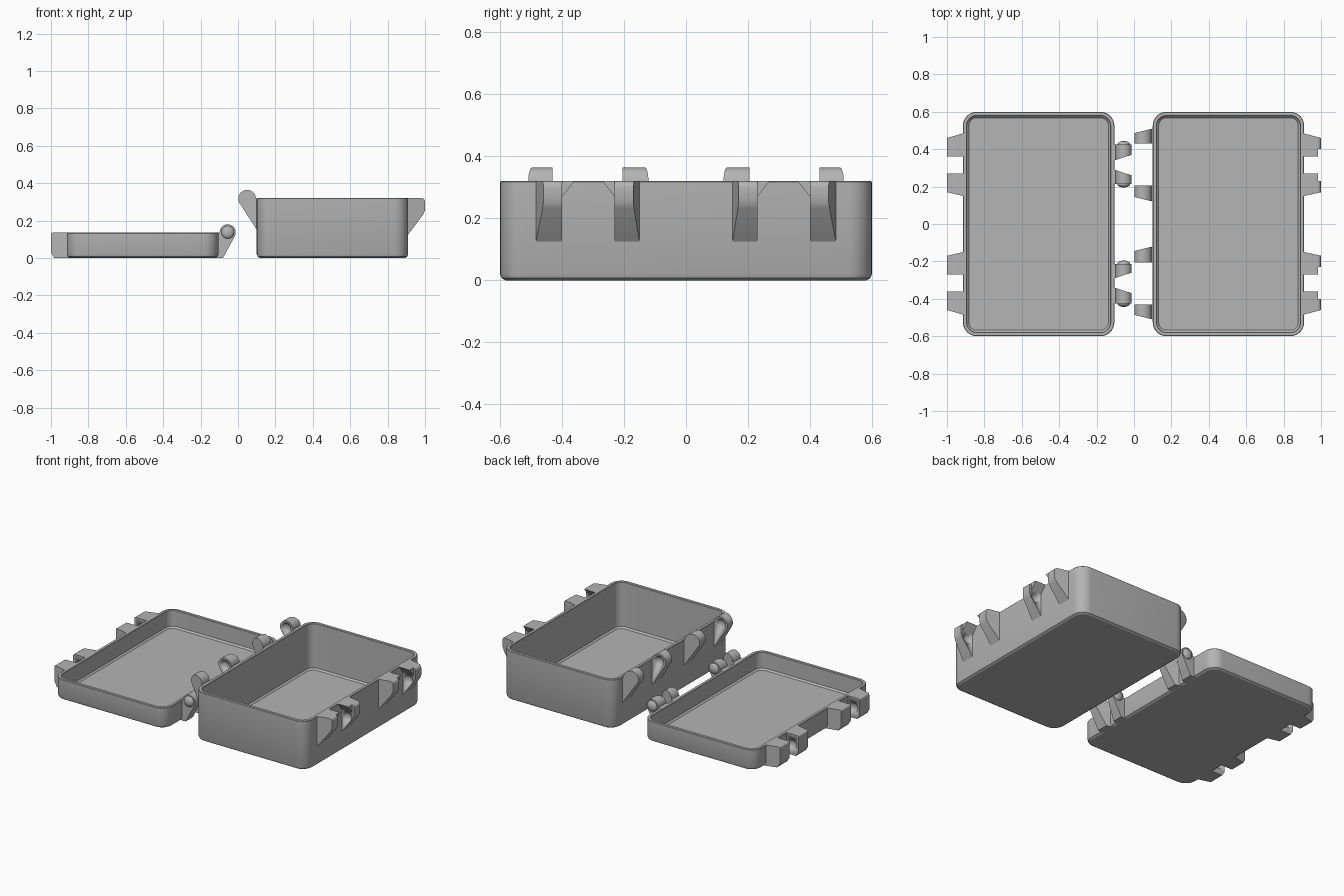
import bpy, bmesh
from math import sin, cos, radians

cube = bpy.data.objects.get("Cube")
if cube:
    bpy.data.objects.remove(cube, do_unlink=True)

grey = bpy.data.materials.new("plain grey plastic")
grey.use_nodes = True
GREY = (0.46, 0.46, 0.46, 1)
grey.diffuse_color = GREY
grey.node_tree.nodes["Principled BSDF"].inputs["Base Color"].default_value = GREY


def finish(bm, name):
    """Turn a bmesh into a shaded grey object."""
    bmesh.ops.recalc_face_normals(bm, faces=bm.faces)
    me = bpy.data.meshes.new(name)
    bm.to_mesh(me)
    bm.free()
    me.materials.append(grey)
    ob = bpy.data.objects.new(name, me)
    bpy.context.collection.objects.link(ob)
    bpy.ops.object.select_all(action='DESELECT')
    ob.select_set(True)
    bpy.context.view_layer.objects.active = ob
    bpy.ops.object.shade_smooth_by_angle(angle=radians(30))
    return ob


def loft(bm, rings):
    """Skin closed rings of equal length and cap both ends."""
    loops = [[bm.verts.new(p) for p in ring] for ring in rings]
    for a, b in zip(loops, loops[1:]):
        for i in range(len(a)):
            j = (i + 1) % len(a)
            bm.faces.new((a[i], a[j], b[j], b[i]))
    bm.faces.new(loops[0])
    bm.faces.new(loops[-1])


def rounded_rect(cx, inset, z, hx=0.405, hy=0.6, radius=0.075, steps=8):
    r = radius - inset
    pts = []
    for k, (sx, sy) in enumerate(((1, 1), (-1, 1), (-1, -1), (1, -1))):
        for i in range(steps + 1):
            a = radians(90 * (k + i / steps))
            pts.append((cx + sx * (hx - radius) + r * cos(a),
                        sy * (hy - radius) + r * sin(a), z))
    return pts


def tray(name, cx, height, wall=0.022, floor=0.02):
    """Open box: chamfered foot, straight walls, thin rim, flat floor."""
    bm = bmesh.new()
    section = ((0.017, 0), (0.005, 0.007), (0, 0.02), (0, height - 0.003),
               (0.003, height), (wall - 0.003, height), (wall, height - 0.003),
               (wall, floor + 0.01), (wall + 0.01, floor))
    loft(bm, [rounded_rect(cx, inset, z) for inset, z in section])
    return finish(bm, name)


def lug(name, profile, face, back_wall, back_tip, wall_x, tip_x, side):
    """Side profile with one flat face and a back that tapers to the tip."""
    def back(x):
        t = (x - wall_x) / (tip_x - wall_x)
        return back_wall + t * (back_tip - back_wall)
    bm = bmesh.new()
    loft(bm, [[(x, side * face, z) for x, z in profile],
              [(x, side * back(x), z) for x, z in profile]])
    return finish(bm, name)


def arc(cx, cz, r, start, end, steps=14):
    return [(cx + r * cos(radians(start + (end - start) * i / steps)),
             cz + r * sin(radians(start + (end - start) * i / steps)))
            for i in range(steps + 1)]


def button(name, x, y, z, r=0.034, depth=0.018):
    """Flattened ball used for snap domes and for cutting sockets."""
    bpy.ops.mesh.primitive_uv_sphere_add(segments=24, ring_count=12, radius=r,
                                         location=(x, y, z))
    ob = bpy.context.object
    ob.name = name
    ob.scale.y = depth / r
    ob.data.materials.append(grey)
    bpy.ops.object.transform_apply(location=False, rotation=False, scale=True)
    bpy.ops.object.shade_smooth_by_angle(angle=radians(30))
    return ob


def socket(target, x, y, z):
    cutter = button("socket_cutter", x, y, z, 0.03)
    cutter.hide_render = True
    mod = target.modifiers.new("socket", 'BOOLEAN')
    mod.object = cutter
    mod.solver = 'EXACT'
    bpy.context.view_layer.objects.active = target
    bpy.ops.object.modifier_apply(modifier=mod.name)
    bpy.data.objects.remove(cutter, do_unlink=True)


BASE_H, LID_H = 0.32, 0.135
tray("base_tray", 0.505, BASE_H)
tray("lid_tray", -0.51, LID_H)

# Side outlines (x, z) of the latch lugs and hinge knuckles
base_latch = [(0.9, BASE_H), *arc(0.98, 0.3, 0.02, 90, 0, 5),
              (1.0, 0.255), (0.99, 0.232), (0.91, 0.125), (0.9, 0.125)]
lid_latch = [(-0.905, LID_H), *arc(-0.99, 0.125, 0.01, 90, 180, 4),
             (-1.0, 0.03), (-0.982, 0), (-0.89, 0)]
base_hinge = [(0.11, 0.135), *arc(0.049, 0.317, 0.047, 209, 0), (0.11, BASE_H)]
lid_hinge = [(-0.12, 0), (-0.08, 0), *arc(-0.055, 0.137, 0.043, -26, 180),
             (-0.12, LID_H)]

for side, end in ((1, "back"), (-1, "front")):
    # Latch lugs: pairs that face each other across a gap
    for place, low, top, wall, tip in (("outer", 0.40, 0.36, 0.484, 0.46),
                                       ("inner", 0.23, 0.27, 0.15, 0.17)):
        tag = f"{end}_{place}"
        ob = lug(f"base_latch_lug_{tag}", base_latch, low, wall, tip,
                 0.91, 1.0, side)
        socket(ob, 0.95, side * low, 0.232)

        # Flared ledge above the socket
        bm = bmesh.new()
        loft(bm, [[(x, side * y, z) for y, z in
                   ((low, 0.27), (low, BASE_H), (top, BASE_H))]
                  for x in (0.9, 0.985)])
        finish(bm, f"base_latch_ledge_{tag}")

        ob = lug(f"lid_latch_lug_{tag}", lid_latch, top, wall, tip,
                 -0.915, -1.0, side)
        socket(ob, -0.955, side * top, 0.07)

    # Hinge knuckles: base pair outside, lid pair inside with snap domes
    for place, face, wall, tip in (("outer", 0.43, 0.51, 0.485),
                                   ("inner", 0.205, 0.12, 0.145)):
        ob = lug(f"base_hinge_knuckle_{end}_{place}", base_hinge, face,
                 wall, tip, 0.1, 0.0, side)
        socket(ob, 0.049, side * face, 0.317)

    for place, face, wall, tip in (("outer", 0.425, 0.34, 0.37),
                                   ("inner", 0.213, 0.29, 0.26)):
        lug(f"lid_hinge_knuckle_{end}_{place}", lid_hinge, face, wall, tip,
            -0.105, -0.012, side)
        button(f"lid_hinge_dome_{end}_{place}", -0.055, side * face, 0.137)
